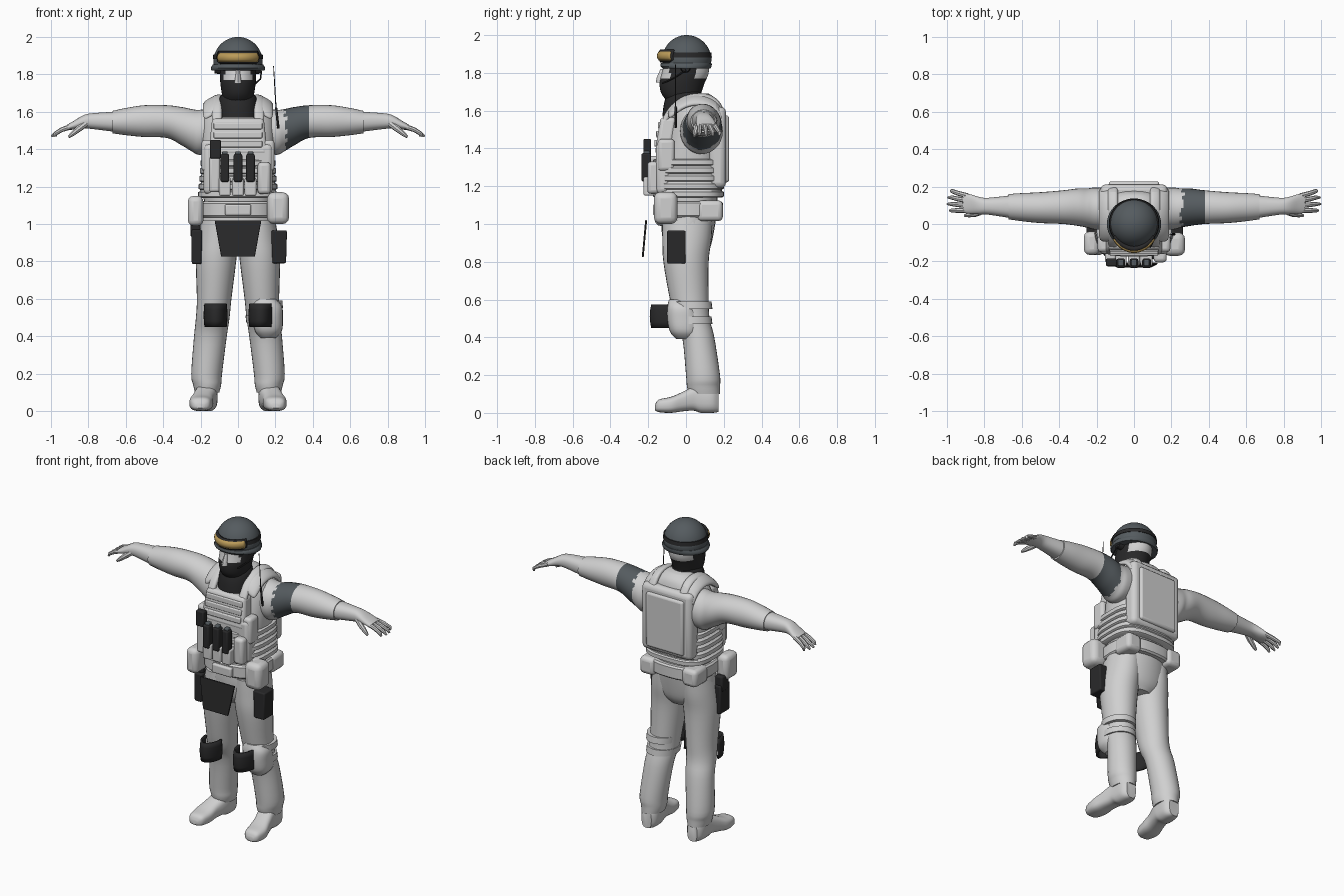
import bpy, bmesh, math
from math import sin, cos, pi, radians
from mathutils import Vector

cube = bpy.data.objects.get("Cube")
if cube:
    bpy.data.objects.remove(cube, do_unlink=True)


def material(name, r, g, b):
    m = bpy.data.materials.new(name)
    m.use_nodes = True
    m.diffuse_color = (r, g, b, 1)
    node = m.node_tree.nodes["Principled BSDF"]
    node.inputs["Base Color"].default_value = (r, g, b, 1)
    node.inputs["Roughness"].default_value = 0.7
    return m


LIGHT = material("light grey cloth", .63, .63, .63)
BLACK = material("black gear", .022, .022, .023)
SLATE = material("slate grey", .09, .105, .115)
AMBER = material("amber lens", .5, .33, .1)
made = []


def finish(name, bm, mats):
    bmesh.ops.recalc_face_normals(bm, faces=bm.faces[:])
    mesh = bpy.data.meshes.new(name)
    bm.to_mesh(mesh)
    bm.free()
    for m in mats:
        mesh.materials.append(m)
    ob = bpy.data.objects.new(name, mesh)
    bpy.context.collection.objects.link(ob)
    made.append(ob)
    return ob


def side_name(s, part):
    return ("left_" if s > 0 else "right_") + part


def spline(p, q, r, s, t):
    return [(2*b + (c-a)*t + (2*a-5*b+4*c-d)*t*t + (3*b-a-3*c+d)*t**3) / 2
            for a, b, c, d in zip(p, q, r, s)]


def loft(name, axis, rings, mats, sx=1, power=2, n=28, steps=4, rule=None):
    """Skin through rings: (position, low, high, low, high) on the other axes."""
    ext = [rings[0]] + list(rings) + [rings[-1]]
    path = [spline(*ext[i:i+4], k / steps) for i in range(len(rings)-1) for k in range(steps)]
    path.append(rings[-1])
    bm, loops = bmesh.new(), []
    for pos, a0, a1, b0, b1 in path:
        loop = []
        for i in range(n):
            c, s = cos(2*pi*i/n), sin(2*pi*i/n)
            co = [(a0+a1)/2 + (a1-a0)/2 * math.copysign(abs(c)**(2/power), c),
                  (b0+b1)/2 + (b1-b0)/2 * math.copysign(abs(s)**(2/power), s)]
            co.insert(axis, pos)
            loop.append(bm.verts.new((co[0]*sx, co[1], co[2])))
        loops.append(loop)
    for u, v in zip(loops, loops[1:]):
        for i in range(n):
            bm.faces.new((u[i], u[(i+1) % n], v[(i+1) % n], v[i]))
    bm.faces.new(loops[0])
    bm.faces.new(loops[-1])
    if rule:
        for f in bm.faces:
            f.material_index = rule(f.calc_center_median())
    return finish(name, bm, mats)


def box(name, x, y, z, mat, bevel=.012, taper=1, lean=0):
    """Rounded box from (low, high) bounds; taper and lean act on the lower end."""
    bm = bmesh.new()
    bmesh.ops.create_cube(bm, size=1)
    for v in bm.verts:
        low = v.co.z < 0
        k = taper if low else 1
        v.co = [(b[0]+b[1])/2 + (b[1]-b[0])*c for b, c in
                zip((x, y, z), (v.co.x*k, v.co.y, v.co.z))]
        v.co.y += lean if low else 0
    ob = finish(name, bm, [mat])
    mod = ob.modifiers.new("Round", "BEVEL")
    mod.width, mod.segments = bevel, 3
    return ob


def shell(name, cx, cy, rx, ry, half, z0, z1, mat, thick=.012):
    """Curved plate facing the front."""
    bm, rows = bmesh.new(), []
    for k in range(5):
        t = k / 4
        bulge = .93 + .07*sin(pi*t)
        rows.append([bm.verts.new((cx + rx*bulge*sin(a), cy - ry*bulge*cos(a), z0 + (z1-z0)*t))
                     for a in (radians(half)*(i/10 - 1) for i in range(21))])
    for u, v in zip(rows, rows[1:]):
        for i in range(20):
            bm.faces.new((u[i], u[i+1], v[i+1], v[i]))
    ob = finish(name, bm, [mat])
    ob.modifiers.new("Thickness", "SOLIDIFY").thickness = thick
    return ob


def tube(name, points, mat, sx=1):
    """Round tapered tube through (x, y, z, radius) points."""
    cu = bpy.data.curves.new(name, "CURVE")
    cu.dimensions, cu.bevel_depth, cu.bevel_resolution, cu.use_fill_caps = "3D", 1, 2, True
    sp = cu.splines.new("POLY")
    sp.points.add(len(points) - 1)
    for p, (x, y, z, r) in zip(sp.points, points):
        p.co, p.radius = (x*sx, y, z, 1), r
    cu.materials.append(mat)
    ob = bpy.data.objects.new(name, cu)
    bpy.context.collection.objects.link(ob)
    bpy.ops.object.select_all(action="DESELECT")
    ob.select_set(True)
    bpy.context.view_layer.objects.active = ob
    bpy.ops.object.convert(target="MESH")
    made.append(bpy.context.object)


# Shirt and hips
loft("shirt", 2, [(1.05, -.18, .18, -.12, .16), (1.3, -.19, .19, -.14, .18), (1.5, -.2, .2, -.1, .19),
     (1.6, -.18, .18, -.07, .18), (1.66, -.12, .12, -.04, .16), (1.69, -.07, .07, 0, .12)], [LIGHT], power=2.4)
loft("hips", 2, [(.83, -.09, .09, -.07, .1), (.88, -.18, .18, -.11, .13), (.97, -.205, .205, -.13, .15),
     (1.1, -.19, .19, -.13, .17)], [LIGHT])


# Arms, with a torn slate band on the left upper arm
def band(c):
    inner = .255 + .014*sin(c.z*110) * cos(c.y*60)
    return int(inner < c.x < .378)


for s in (-1, 1):
    loft(side_name(s, "sleeve"), 0, [(.14, -.03, .19, 1.38, 1.62), (.21, -.03, .195, 1.37, 1.61),
         (.25, -.02, .19, 1.39, 1.615), (.3, -.01, .19, 1.42, 1.625), (.38, 0, .18, 1.46, 1.635),
         (.5, .005, .17, 1.465, 1.635), (.6, .015, .165, 1.475, 1.62), (.67, .025, .16, 1.485, 1.605)],
         [LIGHT, SLATE], sx=s, steps=6, rule=band)
    loft(side_name(s, "forearm"), 0, [(.66, .032, .153, 1.493, 1.6), (.78, .05, .14, 1.508, 1.592),
         (.83, .052, .145, 1.512, 1.58), (.88, .055, .16, 1.505, 1.55), (.915, .06, .16, 1.5, 1.53)],
         [LIGHT], sx=s, power=2.3)
    for k, reach in enumerate((.985, .998, .995, .975)):
        y, tip = .073 + .026*k, .072 + .035*k
        tube(side_name(s, "finger"), [(.89, y, 1.522, .014), (.94, (y+tip)/2, 1.505, .013),
             (.975, tip, 1.485, .011), (reach, tip, 1.468, .006)], LIGHT, s)
    tube(side_name(s, "thumb"), [(.81, .07, 1.54, .018), (.85, .055, 1.51, .017),
         (.885, .048, 1.482, .013), (.905, .045, 1.465, .007)], LIGHT, s)

# Legs, boots and knee shells
for s in (-1, 1):
    loft(side_name(s, "trouser_leg"), 2, [(.1, .1, .23, .015, .18), (.14, .09, .24, .005, .18),
         (.2, .085, .25, 0, .18), (.4, .06, .235, -.02, .15), (.5, .045, .225, -.06, .125),
         (.6, .035, .22, -.085, .12), (.8, .01, .225, -.12, .12), (.92, 0, .215, -.125, .135),
         (1.02, .005, .2, -.125, .14)], [LIGHT], sx=s)
    loft(side_name(s, "boot"), 1, [(-.165, .18, .225, .015, .04), (-.145, .15, .25, .004, .07),
         (-.08, .135, .26, 0, .085), (-.02, .13, .245, .008, .11), (.04, .115, .23, .012, .14),
         (.08, .11, .225, 0, .15), (.14, .11, .22, 0, .15), (.172, .13, .2, .005, .12)], [LIGHT], sx=s, power=2.8)
    shell(side_name(s, "knee_shell"), s*.12, -.08, .064, .112, 90, .45, .575, BLACK)

# Left knee pad and its straps
loft("left_knee_pad", 2, [(.39, .12, .2, -.05, .05), (.43, .09, .235, -.085, .07), (.5, .08, .24, -.1, .07),
     (.56, .07, .235, -.1, .05), (.6, .09, .2, -.09, .03)], [LIGHT], power=2.4)
for z in (.47, .55):
    loft("left_knee_strap", 2, [(z, .045, .24, -.08, .14), (z+.04, .04, .238, -.085, .135)], [LIGHT], steps=1)

# Vest with webbing ridges
ridges = []
for k in range(5):
    z = 1.14 + .042*k
    for dz, grow in ((0, 0), (.006, .01), (.03, .01), (.036, 0)):
        w = .203 + grow - .003*k
        ridges.append((z+dz, -w, w, -.165-grow, .19+grow))
loft("vest_wrap", 2, ridges, [LIGHT], power=3.2, steps=1, n=40)
box("chest_plate", (-.185, .185), (-.16, -.07), (1.16, 1.43), LIGHT, .025)
box("upper_chest_plate", (-.138, .138), (-.135, -.05), (1.37, 1.565), LIGHT, .02, 1.15, -.03)
for k in range(3):
    box("chest_webbing", (-.13, .13), (-.148-.01*(2-k), -.11), (1.41+.048*k, 1.445+.048*k), LIGHT, .006)
box("back_plate", (-.18, .18), (.12, .212), (1.19, 1.62), LIGHT, .03)
box("back_panel", (-.135, .135), (.18, .228), (1.22, 1.575), LIGHT, .015)
for s in (-1, 1):
    box(side_name(s, "vest_edge"), sorted((s*.12, s*.195)), (-.15, -.06), (1.28, 1.45), LIGHT, .02)
    # Shoulder straps run over the shoulder, with a wider pad on top
    for part, w0, w1, pts in (
            ("shoulder_strap", .085, .14, ((-.14, 1.46), (-.11, 1.58), (-.03, 1.665), (.08, 1.69), (.17, 1.66), (.205, 1.55))),
            ("shoulder_pad", .1, .188, ((-.095, 1.59), (-.03, 1.66), (.07, 1.685), (.16, 1.65), (.19, 1.58)))):
        bm, rows = bmesh.new(), []
        for y, z in pts:
            drop = .045 if part == "shoulder_pad" else .015
            rows.append([bm.verts.new((s*w, y, zz)) for w, zz in ((w0, z), ((w0+w1)/2, z-drop/4), (w1, z-drop))])
        for u, v in zip(rows, rows[1:]):
            for i in range(2):
                bm.faces.new((u[i], u[i+1], v[i+1], v[i]))
        ob = finish(side_name(s, part), bm, [LIGHT])
        mod = ob.modifiers.new("Thickness", "SOLIDIFY")
        mod.thickness, mod.offset = .032, 0
        ob.modifiers.new("Smooth", "SUBSURF").levels = 2
        ob.modifiers["Smooth"].render_levels = 2

# Chest pouches, magazines and radio
for x in (-.07, 0, .067):
    box("magazine_pouch", (x-.031, x+.031), (-.225, -.15), (1.15, 1.25), LIGHT, .01)
    box("magazine", (x-.023, x+.023), (-.236, -.185), (1.225, 1.375), BLACK, .01)
    box("magazine_tip", (x-.015, x+.015), (-.225, -.19), (1.36, 1.388), SLATE, .006)
box("radio_pouch", (-.155, -.095), (-.21, -.14), (1.17, 1.36), LIGHT, .015)
box("radio", (-.15, -.092), (-.226, -.185), (1.35, 1.45), BLACK, .008)
box("utility_pouch", (.105, .175), (-.205, -.14), (1.16, 1.33), LIGHT, .02)

# Belt and hip pouches
loft("belt", 2, [(1.035, -.195, .195, -.145, .185), (1.045, -.205, .205, -.155, .195),
     (1.11, -.205, .205, -.155, .195), (1.12, -.195, .195, -.145, .185)], [LIGHT], power=2.6, steps=1)
box("belt_buckle", (-.07, .07), (-.175, -.14), (1.045, 1.105), LIGHT, .01)
box("left_hip_pouch", (.155, .273), (-.17, -.045), (1, 1.17), LIGHT, .035)
box("right_hip_pouch", (-.268, -.185), (-.165, -.04), (.99, 1.15), LIGHT, .03)
for s in (-1, 1):
    box(side_name(s, "rear_belt_pouch"), sorted((s*.1, s*.205)), (.06, .195), (1.015, 1.125), LIGHT, .025)

# Black thigh gear and groin flap
box("groin_flap", (-.125, .125), (-.216, -.206), (.825, 1.02), BLACK, .003, .72, -.018)
box("left_thigh_pouch", (.178, .262), (-.1, -.002), (.79, .965), BLACK, .008, .88)
box("right_holster", (-.25, -.192), (-.1, 0), (.785, .97), BLACK, .01, .9)
box("pistol_grip", (-.255, -.2), (-.08, -.01), (.93, 1.03), BLACK, .012)

# Head: masked below the eyes and over the ears
loft("head", 2, [(1.64, -.075, .075, -.09, .07), (1.69, -.085, .085, -.13, .08), (1.75, -.094, .094, -.14, .1),
     (1.8, -.096, .096, -.128, .12), (1.87, -.095, .095, -.11, .12)], [LIGHT, BLACK], n=40, steps=5,
     rule=lambda c: int(c.z < 1.768 or -.085 < c.y < .05))
loft("nose", 2, [(1.75, -.022, .022, -.158, -.1), (1.775, -.017, .017, -.155, -.1),
     (1.82, -.01, .01, -.135, -.1)], [LIGHT], n=12)
loft("neck_gaiter", 2, [(1.57, -.106, .106, -.125, .07), (1.63, -.104, .104, -.118, .08),
     (1.675, -.098, .098, -.105, .085), (1.7, -.08, .08, -.09, .08)], [BLACK])

# Helmet, brim, strap and goggles
dome = [(1.825, -.128, .128, -.118, .125)]
for k in range(10):
    a = k / 9 * pi / 2
    r = max(cos(a), .04)
    dome.append((1.865 + .135*sin(a), -.132*r, .132*r, .003-.13*r, .003+.132*r))
loft("helmet", 2, dome, [SLATE], n=40, steps=2)
loft("helmet_brim", 2, [(1.822, -.143, .143, -.122, .128), (1.835, -.145, .145, -.135, .136),
     (1.852, -.135, .135, -.133, .136)], [SLATE], n=40, steps=2)
loft("goggle_strap", 2, [(1.882, -.135, .135, -.129, .137), (1.907, -.132, .132, -.126, .134)], [BLACK], n=40, steps=1)
shell("goggle_frame", 0, 0, .13, .148, 62, 1.856, 1.924, BLACK, .02)
shell("goggle_lens", 0, 0, .134, .155, 57, 1.866, 1.914, AMBER, .008)

# Headset and antenna
for s in (-1, 1):
    loft(side_name(s, "earpiece"), 0, [(.09, -.03, .025, 1.8, 1.855), (.125, -.025, .02, 1.805, 1.85)],
         [BLACK], sx=s, steps=1)
tube("microphone_boom", [(.125, 0, 1.815, .004), (.12, -.06, 1.775, .004), (.085, -.125, 1.745, .005)], BLACK)
tube("antenna", [(.216, -.055, 1.51, .007), (.204, -.055, 1.62, .006), (.203, -.055, 1.625, .003),
     (.19, -.055, 1.845, .002)], BLACK)

# Smooth shading with sharp edges kept
bpy.ops.object.select_all(action="DESELECT")
for ob in made:
    ob.select_set(True)
bpy.context.view_layer.objects.active = made[0]
bpy.ops.object.shade_smooth_by_angle(angle=radians(40))
